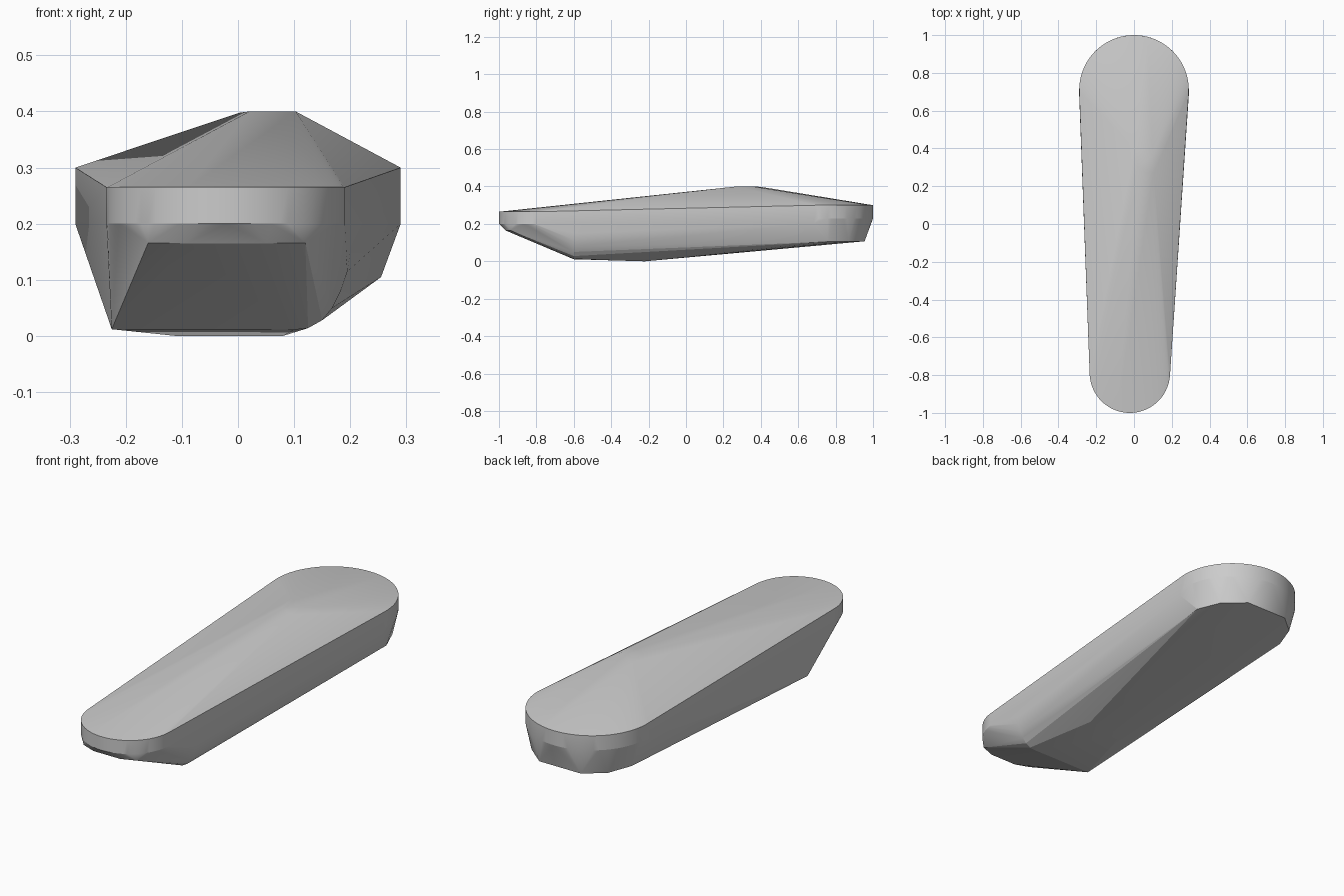
import bpy, bmesh
from math import sin, cos, radians

if "Cube" in bpy.data.objects:
    bpy.data.objects.remove(bpy.data.objects["Cube"])


def arc(cx, cy, r, z, start, end, n):
    """Horizontal arc of points, angles in degrees."""
    return [(cx + r * cos(radians(start + (end - start) * i / n)),
             cy + r * sin(radians(start + (end - start) * i / n)), z)
            for i in range(n + 1)]


points = []

# Rounded back end: rim, bottom of upright band, lower chamfer
points += arc(0, 0.71, 0.29, 0.30, -2, 182, 40)
points += arc(0, 0.71, 0.29, 0.23, 0, 180, 40)
points += [(s * 0.29, 0.68, 0.20) for s in (-1, 1)]
points += [(0.255, 0.76, 0.105), (0.21, 0.87, 0.105), (0.11, 0.955, 0.107),
           (-0.11, 0.955, 0.107), (-0.20, 0.88, 0.105), (-0.245, 0.76, 0.105)]

# Rounded front end: rim, bottom of band, tucked-in lower lip
points += arc(-0.022, -0.787, 0.213, 0.265, 180, 360, 40)
points += arc(-0.022, -0.787, 0.213, 0.20, 180, 360, 40)
points += [(-0.16, -0.94, 0.166), (-0.09, -0.965, 0.165),
           (0.05, -0.965, 0.165), (0.12, -0.94, 0.166)]

# Sharp left lower corner and rounded right lower corner
points += [(-0.225, -0.60, 0.012), (0.20, -0.60, 0.15), (0.195, -0.60, 0.115),
           (0.183, -0.60, 0.08), (0.168, -0.60, 0.05), (0.15, -0.60, 0.028),
           (0.125, -0.60, 0.014), (0.10, -0.60, 0.011)]

# Flat underside
points += [(-0.11, -0.22, 0), (0.08, -0.22, 0)]

# Off-centre peak
points += [(0.003, 0.40, 0.398), (0.02, 0.30, 0.40),
           (0.10, 0.36, 0.40), (0.103, 0.27, 0.40)]

# Wrap the outline points in a single faceted shell
bm = bmesh.new()
verts = [bm.verts.new(p) for p in points]
bmesh.ops.convex_hull(bm, input=verts)
bmesh.ops.delete(bm, geom=[v for v in bm.verts if not v.link_faces],
                 context='VERTS')
bmesh.ops.recalc_face_normals(bm, faces=bm.faces)
mesh = bpy.data.meshes.new("elongated_body")
bm.to_mesh(mesh)
bm.free()

body = bpy.data.objects.new("elongated_body", mesh)
bpy.context.collection.objects.link(body)
bpy.context.view_layer.objects.active = body
body.select_set(True)
bpy.ops.object.shade_smooth_by_angle(angle=radians(12))
